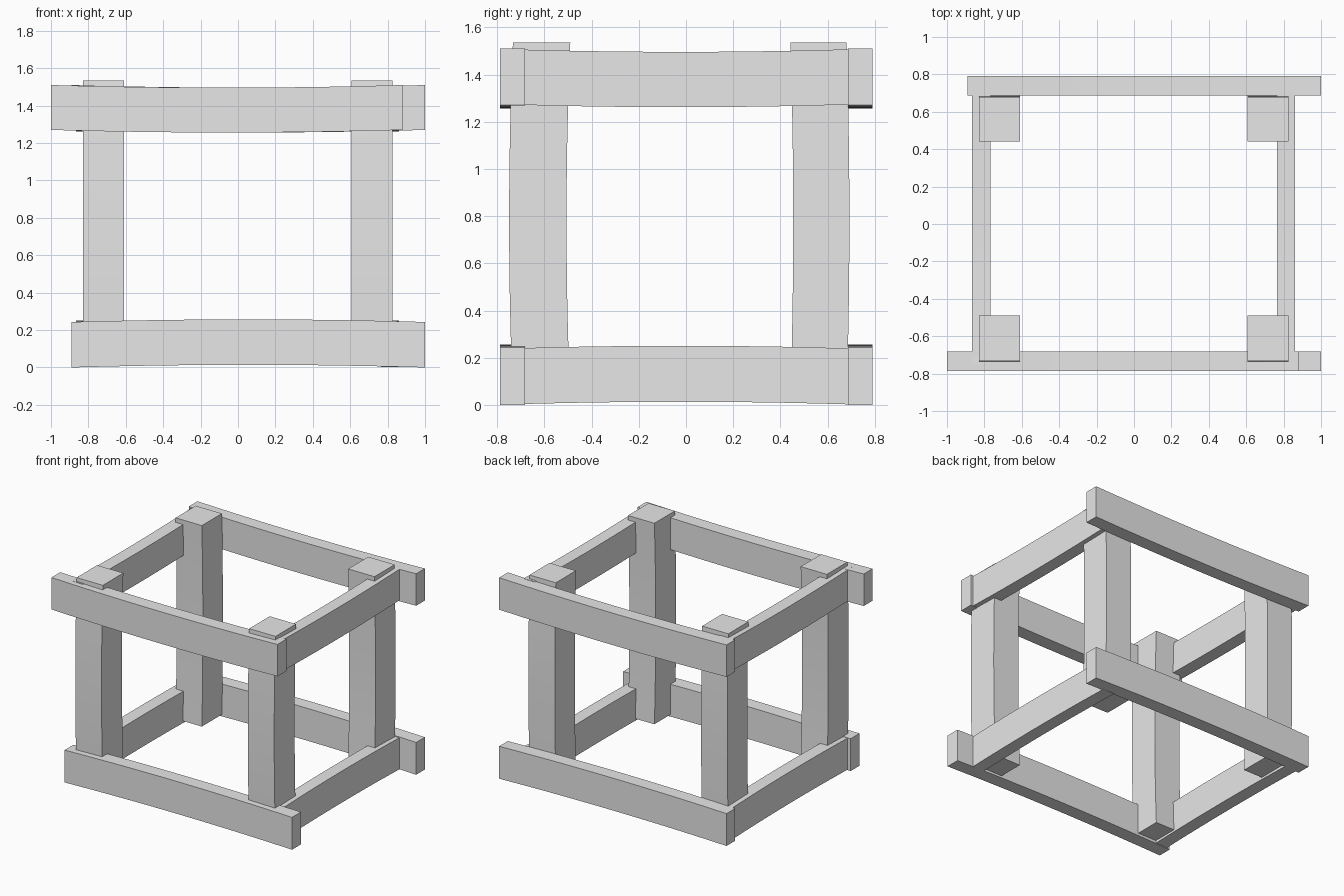
import bpy
import bmesh
from mathutils import Vector

cube = bpy.data.objects.get("Cube")
if cube:
    bpy.data.objects.remove(cube, do_unlink=True)

grey = bpy.data.materials.new("plain_grey")
grey.use_nodes = True
grey.diffuse_color = (0.8, 0.8, 0.8, 1)
grey.node_tree.nodes["Principled BSDF"].inputs["Base Color"].default_value = (0.8, 0.8, 0.8, 1)


def bowed_bar(name, low, high, axis, bow_axis, bow, cuts=9):
    """Box from low to high, cut along axis and bowed at its middle along bow_axis."""
    low, high = Vector(low), Vector(high)
    middle, size = (low + high) / 2, high - low
    bm = bmesh.new()
    bmesh.ops.create_cube(bm, size=1)
    long_edges = [e for e in bm.edges
                  if abs(e.verts[0].co[axis] - e.verts[1].co[axis]) > 0.5]
    bmesh.ops.subdivide_edges(bm, edges=long_edges, cuts=cuts, use_grid_fill=True)
    for v in bm.verts:
        t = 2 * v.co[axis]
        v.co = Vector(a * b for a, b in zip(v.co, size)) + middle
        v.co[bow_axis] += bow * (1 - t * t)
    mesh = bpy.data.meshes.new(name)
    bm.to_mesh(mesh)
    bm.free()
    mesh.materials.append(grey)
    obj = bpy.data.objects.new(name, mesh)
    bpy.context.collection.objects.link(obj)
    return obj


# Rails: the upper ones sag, the lower ones arch
for level, z0, z1, bow in (("lower", 0.0, 0.243, 0.014), ("upper", 1.27, 1.51, -0.014)):
    # Long rails across the front and back, each overhanging at one end
    front_x = (-0.89, 1.0) if level == "lower" else (-1.0, 0.88)
    bowed_bar(level + "_front_rail", (front_x[0], -0.787, z0), (front_x[1], -0.682, z1), 0, 2, bow)
    bowed_bar(level + "_back_rail", (-0.89, 0.687, z0), (1.0, 0.79, z1), 0, 2, bow)
    # Side rails, let into the front rail
    for side, x0, x1 in (("right", -0.866, -0.767), ("left", 0.764, 0.86)):
        bowed_bar(f"{level}_{side}_rail", (x0, -0.745, z0 + 0.003),
                  (x1, 0.70, z1 - 0.003), 1, 2, bow * 0.8)

# Corner posts, bowed slightly outwards
for side, x0, x1 in (("right", -0.828, -0.61), ("left", 0.606, 0.825)):
    for end, y0, y1, bow in (("front", -0.733, -0.49, -0.016), ("back", 0.442, 0.68, 0.012)):
        bowed_bar(f"{end}_{side}_post", (x0, y0, 0.025), (x1, y1, 1.535), 2, 1, bow)
